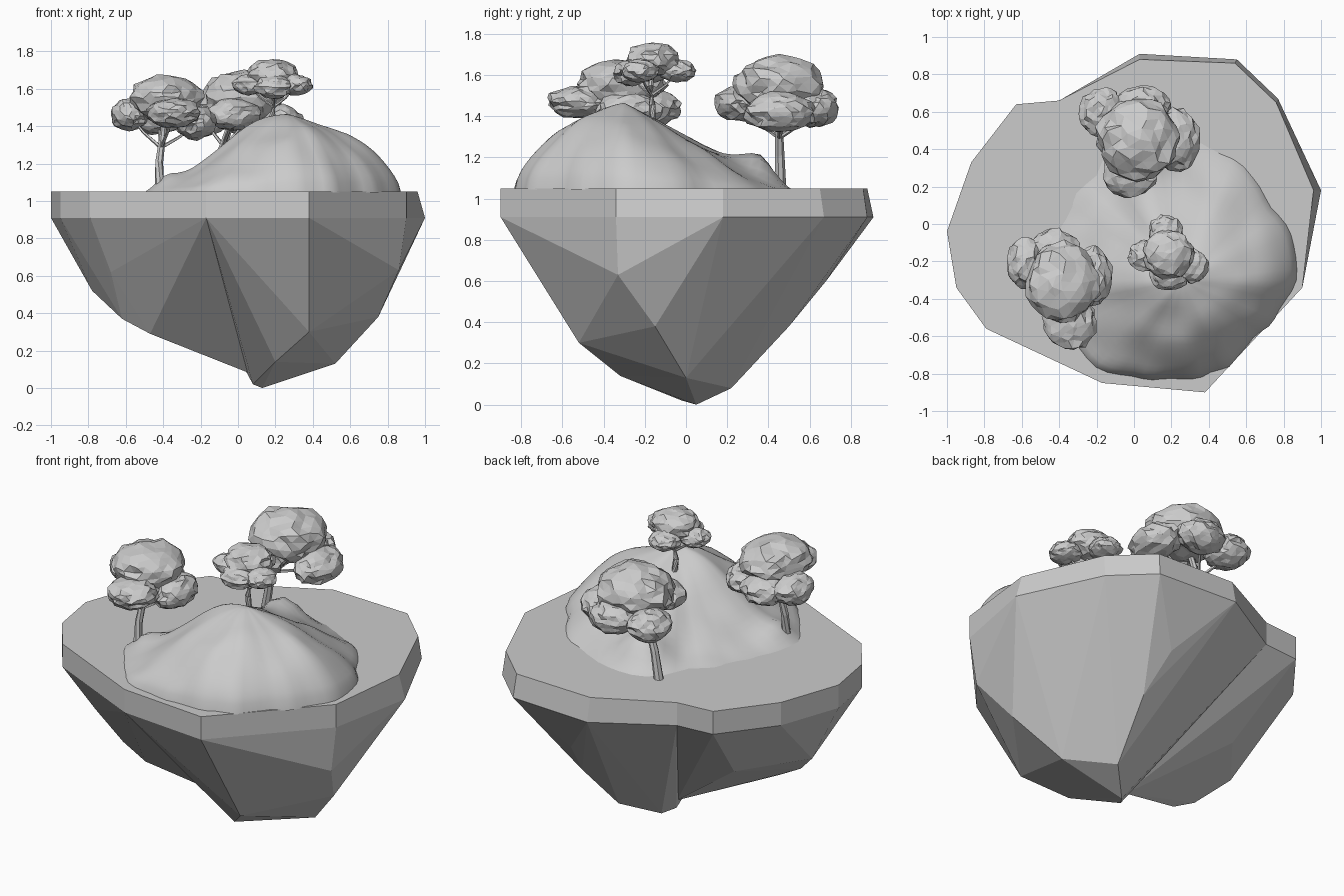
import bpy, bmesh, math, random
from mathutils import Vector, noise

if "Cube" in bpy.data.objects:
    bpy.data.objects.remove(bpy.data.objects["Cube"])

random.seed(4)
TOP, RIM = 1.05, 0.91


def finish(name, bm, smooth=False):
    bmesh.ops.recalc_face_normals(bm, faces=bm.faces)
    for f in bm.faces:
        f.smooth = smooth
    me = bpy.data.meshes.new(name)
    bm.to_mesh(me)
    bm.free()
    ob = bpy.data.objects.new(name, me)
    bpy.context.collection.objects.link(ob)
    return ob


# Grass slab: irregular outline, back right edge tapering in at the top
outline = [(-1, -.04), (-.95, -.34), (-.79, -.56), (-.17, -.85), (.38, -.90), (.90, -.34), (1, .18),
           (.77, .67), (.55, .88), (.03, .91), (-.40, .66), (-.63, .64), (-.87, .33)]
inset = {6: (.96, .18), 7: (.76, .65), 8: (.54, .86), 9: (.03, .88)}
bm = bmesh.new()
low = [bm.verts.new((x, y, RIM)) for x, y in outline]
high = [bm.verts.new((*inset.get(i, p), TOP)) for i, p in enumerate(outline)]
n = len(outline)
for i in range(n):
    j = (i + 1) % n
    bm.faces.new((low[i], low[j], high[j], high[i]))
bm.faces.new(high)
bm.faces.new(low[::-1])
finish("island_slab", bm)


# Rock underside: two faceted lobes with a valley between them
def rock(name, rim, points):
    bm = bmesh.new()
    for x, y in rim:
        bm.verts.new((x, y, RIM))
    for p in points:
        bm.verts.new(p)
    res = bmesh.ops.convex_hull(bm, input=bm.verts)
    junk = set(res["geom_interior"]) | set(res["geom_unused"])
    bmesh.ops.delete(bm, geom=[v for v in junk if isinstance(v, bmesh.types.BMVert)], context='VERTS')
    finish(name, bm)


rock("rock_main_lobe", outline[3:11],
     [(.38, -.52, .30), (.20, -.32, .14), (.08, -.02, .02), (.13, .05, 0), (.52, 0, .13),
      (.30, .22, .08), (.75, -.15, .38), (.86, -.33, .63), (.35, .50, .38), (.30, .68, .60)])
rock("rock_left_lobe", outline[10:] + outline[:4] + [(.1, .66)],
     [(-.92, -.1, .86), (-.78, -.1, .52), (-.62, -.22, .37), (-.47, -.22, .29), (-.32, -.08, .29),
      (-.42, -.42, .58), (-.68, -.40, .62), (-.15, -.06, .19), (.06, 0, .08), (-.5, .25, .5)])

# Hill: smooth polar height field, steep to the front right, gentle to the back left
CX, CY = .26, -.30
radii = [.61, .62, .63, .69, .79, .86, .74, .75, .76, .70, .66, .56, .53, .52, .49, .53]


def hill_point(a, t):
    k = a / (2 * math.pi) * 16
    i, f = int(k) % 16, k - int(k)
    f = f * f * (3 - 2 * f)
    r = radii[i] * (1 - f) + radii[(i + 1) % 16] * f
    r += .03 * noise.noise((math.cos(a) * 4, math.sin(a) * 4, 1))
    x, y = CX + r * t * math.cos(a), CY + r * t * math.sin(a)
    w = min(1, max(0, .5 + .7 * math.cos(a + math.pi / 4)))
    m = max(0, math.sin(a))
    steep = max(0, 1 - t ** 1.4) ** .6
    gentle = (1 - m) * (.5 + .5 * math.cos(math.pi * t)) + m * (1 - t) ** 1.3 * (1 + .3 * t)
    z = .42 * (w * steep + (1 - w) * gentle)
    edge = min(1, (1 - t) * 6)
    for hx, hy, hh, s in ((.06, .37, .10, .11), (-.43, -.34, .08, .09)):
        z += hh * edge * math.exp(-((x - hx) ** 2 + (y - hy) ** 2) / (2 * s * s))
    z += .03 * edge * noise.noise((x * 5, y * 5, 3)) * min(1, t * 3)
    return (x, y, TOP - .005 + max(0, z))


SEG, RINGS = 64, 18
bm = bmesh.new()
peak = bm.verts.new(hill_point(0, 0))
prev = None
for k in range(1, RINGS + 1):
    t = 1 - (1 - k / RINGS) ** 1.3
    ring = [bm.verts.new(hill_point(2 * math.pi * s / SEG, t)) for s in range(SEG)]
    for s in range(SEG):
        j = (s + 1) % SEG
        bm.faces.new((prev[s], ring[s], ring[j], prev[j]) if prev else (peak, ring[s], ring[j]))
    prev = ring
for _ in range(4):
    bmesh.ops.smooth_vert(bm, verts=[v for v in bm.verts if not v.is_boundary and v is not peak
                                     and (v.co.xy - peak.co.xy).length < .3],
                          factor=.5, use_axis_z=True)
finish("hill", bm, smooth=True)


# Trees: tapered trunk, branches and craggy faceted leaf clumps
def add_tube(bm, points, r0, r1, sides=7):
    pts = [Vector(p) for p in points]
    rings = []
    for i, p in enumerate(pts):
        d = pts[min(i + 1, len(pts) - 1)] - pts[max(i - 1, 0)]
        q = d.to_track_quat('Z', 'Y')
        r = r0 + (r1 - r0) * i / (len(pts) - 1)
        rings.append([bm.verts.new(p + q @ Vector((r * math.cos(2 * math.pi * s / sides),
                                                   r * math.sin(2 * math.pi * s / sides), 0)))
                      for s in range(sides)])
    for a, b in zip(rings, rings[1:]):
        for s in range(sides):
            j = (s + 1) % sides
            bm.faces.new((a[s], a[j], b[j], b[s]))
    bm.faces.new(rings[0][::-1])
    bm.faces.new(rings[-1])


def add_clump(bm, c, size):
    vs = bmesh.ops.create_icosphere(bm, subdivisions=3, radius=1)["verts"]
    shift = Vector([random.uniform(0, 50) for _ in range(3)])
    for v in vs:
        p = v.co.copy()
        p *= 1.03 + .14 * noise.noise(p * 2.5 + shift)
        p += Vector([random.uniform(-.07, .07) for _ in range(3)])
        v.co = Vector(c) + Vector((p.x * size[0], p.y * size[1], p.z * size[2]))


def tree(name, base, fork, crown, crown_size, clumps, r):
    base, fork, crown = Vector(base), Vector(fork), Vector(crown)
    # Pull the side clumps in so that they fuse with the crown
    clumps = [(Vector(c).lerp(Vector((crown.x, crown.y, c[2])), .09), Vector(s) * 1.17) for c, s in clumps]
    bm = bmesh.new()
    mid = base.lerp(fork, .5) + Vector((-.012, 0, 0))
    add_tube(bm, [base, mid, fork, crown], r, r * .5)
    for c, _ in clumps:
        start = mid.lerp(fork, .5)
        bend = start.lerp(c, .55) - Vector((0, 0, .015))
        add_tube(bm, [start, bend, c], r * .4, r * .22, 5)
    finish(name + "_trunk", bm)
    bm = bmesh.new()
    add_clump(bm, crown, crown_size)
    for c, s in clumps:
        add_clump(bm, c, s)
    finish(name + "_leaves", bm)


tree("back_tree", (-.14, .46, 1.04), (-.05, .45, 1.38), (.02, .45, 1.55), (.215, .21, .135),
     [((-.19, .61, 1.44), (.10, .11, .075)), ((.05, .65, 1.44), (.12, .09, .075)),
      ((.25, .45, 1.42), (.10, .14, .08)), ((-.03, .24, 1.46), (.12, .10, .07))], .028)
tree("left_tree", (-.42, -.37, 1.06), (-.40, -.33, 1.36), (-.385, -.31, 1.55), (.185, .205, .12),
     [((-.60, -.20, 1.46), (.085, .11, .07)), ((-.43, -.13, 1.44), (.11, .10, .07)),
      ((-.21, -.28, 1.42), (.09, .13, .075)), ((-.34, -.55, 1.47), (.12, .12, .065))], .026)
tree("hill_tree", (.19, -.16, 1.36), (.20, -.17, 1.55), (.18, -.16, 1.675), (.13, .13, .08),
     [((.05, -.17, 1.62), (.075, .07, .045)), ((.17, -.03, 1.62), (.075, .075, .045)),
      ((.32, -.23, 1.62), (.075, .075, .045)), ((.19, -.28, 1.61), (.085, .07, .05))], .020)
